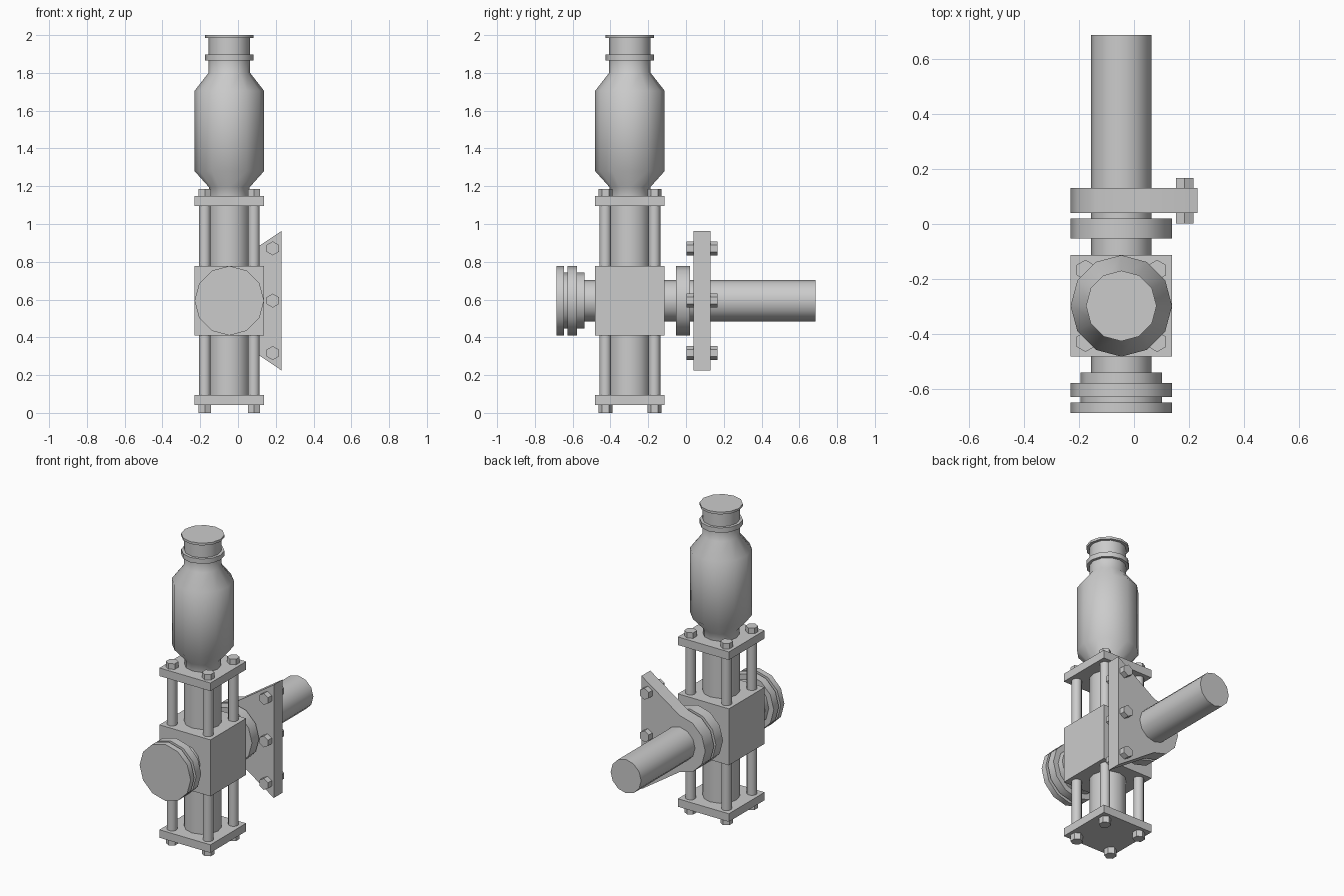
import bpy, bmesh
from math import sin, cos, pi, radians
from mathutils import Vector

if "Cube" in bpy.data.objects:
    bpy.data.objects.remove(bpy.data.objects["Cube"])

CX, CY, CZ = -0.046, -0.297, 0.594   # crossing point of both axes
H = 0.184                            # half width of block, flanges, bottle


def finish(name, bm):
    bmesh.ops.recalc_face_normals(bm, faces=bm.faces)
    me = bpy.data.meshes.new(name)
    bm.to_mesh(me)
    bm.free()
    ob = bpy.data.objects.new(name, me)
    bpy.context.collection.objects.link(ob)
    bpy.ops.object.select_all(action='DESELECT')
    ob.select_set(True)
    bpy.context.view_layer.objects.active = ob
    bpy.ops.object.shade_smooth_by_angle(angle=radians(50))
    return ob


def box(name, cx, cy, z0, z1, half):
    bm = bmesh.new()
    bmesh.ops.create_cube(bm, size=1)
    for v in bm.verts:
        v.co = (cx + v.co.x * 2 * half, cy + v.co.y * 2 * half,
                (z0 + z1) / 2 + v.co.z * (z1 - z0))
    return finish(name, bm)


def lathe(name, a, b, profile, axis='Z', n=12, phase=0.0):
    """Revolve (radius, position) pairs round an upright or a front-back axis."""
    bm = bmesh.new()
    rings = []
    for r, h in profile:
        ring = []
        for i in range(n):
            t = 2 * pi * i / n + phase
            p, q = a + r * cos(t), b + r * sin(t)
            ring.append(bm.verts.new((p, q, h) if axis == 'Z' else (p, h, q)))
        rings.append(ring)
    for lo, hi in zip(rings, rings[1:]):
        for i in range(n):
            j = (i + 1) % n
            bm.faces.new((lo[i], lo[j], hi[j], hi[i]))
    bm.faces.new(rings[0])
    bm.faces.new(rings[-1])
    return finish(name, bm)


# Upright column with central block and end plates
box("valve_block", CX, CY, CZ - H, CZ + H, H)
box("bottom_plate", CX, CY, 0.042, 0.094, H)
box("top_plate", CX, CY, 1.096, 1.149, H)
lathe("column_tube", CX, CY, [(0.11, 0.06), (0.11, 1.12)])

# Four tie rods with hexagonal ends
for sx in (-1, 1):
    for sy in (-1, 1):
        x, y = CX + sx * 0.13, CY + sy * 0.13
        lathe("tie_rod", x, y, [(0.031, 0.05), (0.031, 1.14)])
        for name, z0, z1 in (("bottom_nut", 0.0, 0.05), ("top_nut", 1.14, 1.185)):
            lathe(name, x, y, [(0.037, z0), (0.037, z1)], n=6, phase=pi / 6)

# Bottle-shaped chamber with neck rings
lathe("chamber", CX, CY, [
    (0.108, 1.13), (0.108, 1.195), (H, 1.28), (H, 1.705), (0.11, 1.80),
    (0.11, 1.865), (0.128, 1.865), (0.128, 1.897), (0.11, 1.897),
    (0.11, 1.985), (0.128, 1.985), (0.128, 2.0)])

# Horizontal pipe, rear flange and stepped front cap
lathe("cross_pipe", CX, CZ, [(0.11, -0.56), (0.11, 0.685)], 'Y')
lathe("rear_flange", CX, CZ, [(H, -0.053), (H, 0.02)], 'Y')
lathe("front_cap", CX, CZ, [
    (H, -0.685), (H, -0.647), (0.148, -0.647), (0.148, -0.628), (H, -0.628),
    (H, -0.576), (0.148, -0.576), (0.148, -0.538)], 'Y')

# Mounting bracket: half round about the pipe, flaring to a straight edge
outline = [(0.23, 0.963)]
outline += [(CX + H * cos(pi / 2 + i * pi / 6), CZ + H * sin(pi / 2 + i * pi / 6))
            for i in range(7)]
outline += [(0.23, 0.225)]
bm = bmesh.new()
face = bm.faces.new([bm.verts.new((x, 0.04, z)) for x, z in outline])
ext = bmesh.ops.extrude_face_region(bm, geom=[face], use_keep_orig=True)
for v in ext["geom"]:
    if isinstance(v, bmesh.types.BMVert):
        v.co += Vector((0, 0.09, 0))
finish("mounting_bracket", bm)

# Bracket bolts passing through the plate
for dz in (-0.277, 0, 0.277):
    lathe("bracket_bolt", 0.184, CZ + dz, [(0.037, 0.002), (0.037, 0.167)],
          'Y', n=6, phase=pi / 6)
